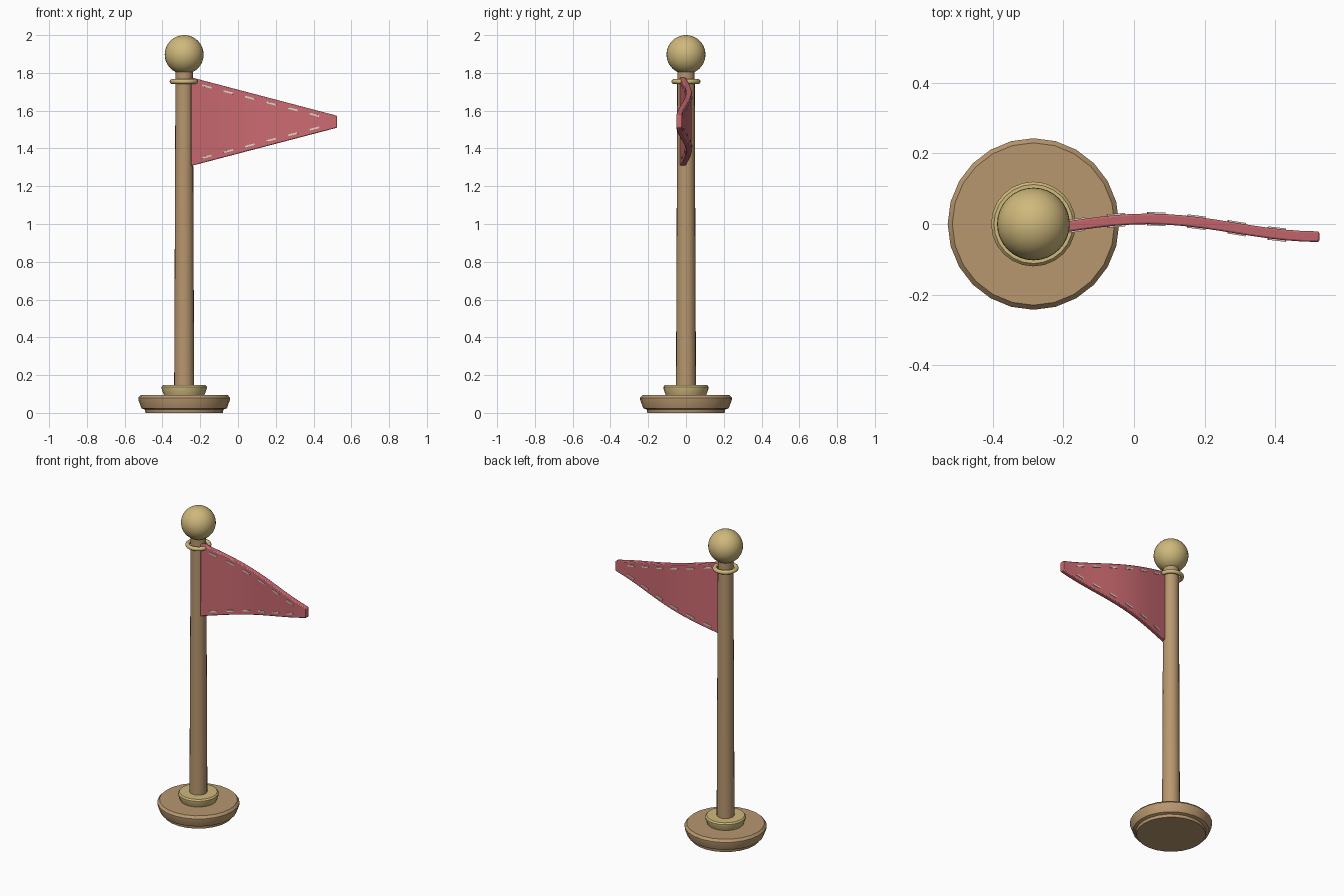
import bpy, bmesh, math
from mathutils import Matrix, Vector

cube = bpy.data.objects.get("Cube")
if cube:
    bpy.data.objects.remove(cube, do_unlink=True)

POLE_X = -0.285


def material(name, rgb):
    mat = bpy.data.materials.new(name)
    mat.use_nodes = True
    mat.diffuse_color = (*rgb, 1)
    bsdf = next(n for n in mat.node_tree.nodes if n.type == "BSDF_PRINCIPLED")
    bsdf.inputs["Base Color"].default_value = (*rgb, 1)
    bsdf.inputs["Roughness"].default_value = 0.7
    return mat


wood = material("warm wood", (0.48, 0.31, 0.16))
brass = material("pale brass", (0.62, 0.48, 0.20))
cloth = material("rose cloth", (0.60, 0.145, 0.165))
thread = material("cream thread", (0.72, 0.68, 0.55))


def finish(obj, name, mat, angle=35):
    obj.name = name
    obj.data.materials.append(mat)
    bpy.ops.object.select_all(action="DESELECT")
    obj.select_set(True)
    bpy.context.view_layer.objects.active = obj
    bpy.ops.object.shade_smooth_by_angle(angle=math.radians(angle))
    return obj


def from_bmesh(bm, name, mat, angle=35):
    bmesh.ops.recalc_face_normals(bm, faces=bm.faces)
    mesh = bpy.data.meshes.new(name)
    bm.to_mesh(mesh)
    bm.free()
    obj = bpy.data.objects.new(name, mesh)
    bpy.context.collection.objects.link(obj)
    return finish(obj, name, mat, angle)


def turned(name, profile, sides, mat):
    """Closed solid turned around the pole axis from (radius, height) points."""
    bm = bmesh.new()
    rings = []
    for r, z in profile:
        rings.append([bm.verts.new((POLE_X + r * math.cos(a), r * math.sin(a), z))
                      for a in (math.tau * i / sides for i in range(sides))])
    for low, high in zip(rings, rings[1:]):
        for i in range(sides):
            j = (i + 1) % sides
            bm.faces.new((low[i], low[j], high[j], high[i]))
    bm.faces.new(rings[0][::-1])
    bm.faces.new(rings[-1])
    return from_bmesh(bm, name, mat)


# Stand, collar and pole
turned("base", [(0.205, 0), (0.208, 0.018), (0.226, 0.024), (0.243, 0.07),
                (0.243, 0.08), (0.23, 0.095)], 24, wood)
turned("collar", [(0.106, 0.09), (0.11, 0.102), (0.12, 0.13),
                  (0.12, 0.138), (0.112, 0.147)], 24, brass)
turned("pole", [(0.053, 0.09), (0.046, 1.82)], 20, wood)

# Ball on top and ring below it
bpy.ops.mesh.primitive_uv_sphere_add(segments=32, ring_count=20, radius=0.103,
                                     location=(POLE_X, 0, 1.897))
finish(bpy.context.object, "ball_finial", brass)
bpy.ops.mesh.primitive_torus_add(major_radius=0.064, minor_radius=0.013,
                                 major_segments=32, minor_segments=10,
                                 location=(POLE_X, 0, 1.754))
finish(bpy.context.object, "flag_ring", brass, 60)

# Waving flag, tapering to a blunt tip
START, END, HALF = -0.25, 0.525, 0.015


def wave(x):
    t = (x - START) / (END - START)
    return -0.008 + 0.024 * math.cos((t - 0.38) * 5.1) - 0.004 * t


def edge(x, top):
    t = (x - START) / (END - START)
    return 1.777 - 0.204 * t if top else 1.307 + 0.203 * t


bm = bmesh.new()
columns, rows = 16, 4
sheets = []
for side in (-HALF, HALF):
    sheet = []
    for c in range(columns + 1):
        x = START + (END - START) * c / columns
        low, high = edge(x, False), edge(x, True)
        sheet.append([bm.verts.new((x, wave(x) + side, low + (high - low) * r / rows))
                      for r in range(rows + 1)])
    sheets.append(sheet)
    for c in range(columns):
        for r in range(rows):
            bm.faces.new((sheet[c][r], sheet[c + 1][r], sheet[c + 1][r + 1], sheet[c][r + 1]))
front, back = sheets
for r in (0, rows):
    for c in range(columns):
        bm.faces.new((front[c][r], front[c + 1][r], back[c + 1][r], back[c][r]))
for c in (0, columns):
    for r in range(rows):
        bm.faces.new((front[c][r], front[c][r + 1], back[c][r + 1], back[c][r]))
flag = from_bmesh(bm, "flag", cloth)
bevel = flag.modifiers.new("soft edges", "BEVEL")
bevel.width = 0.005
bevel.segments = 2
bevel.limit_method = "ANGLE"
bevel.angle_limit = math.radians(50)

# Running stitches along both long edges, on both faces
bm = bmesh.new()
for top in (True, False):
    for k in range(6):
        x = -0.165 + 0.114 * k
        inset = -0.027 if top else 0.027
        ahead, behind = x + 0.027, x - 0.027
        along = Vector((ahead - behind, wave(ahead) - wave(behind),
                        edge(ahead, top) - edge(behind, top))).normalized()
        across = along.cross(Vector((0, 0, 1))).normalized()
        up = across.cross(along)
        turn = Matrix((along, across, up)).transposed().to_4x4()
        for side in (-1, 1):
            place = Matrix.Translation((x, wave(x) + side * (HALF + 0.001),
                                        edge(x, top) + inset))
            size = Matrix.Diagonal((0.052, 0.006, 0.009, 1))
            bmesh.ops.create_cube(bm, size=1, matrix=place @ turn @ size)
from_bmesh(bm, "flag_stitches", thread)
